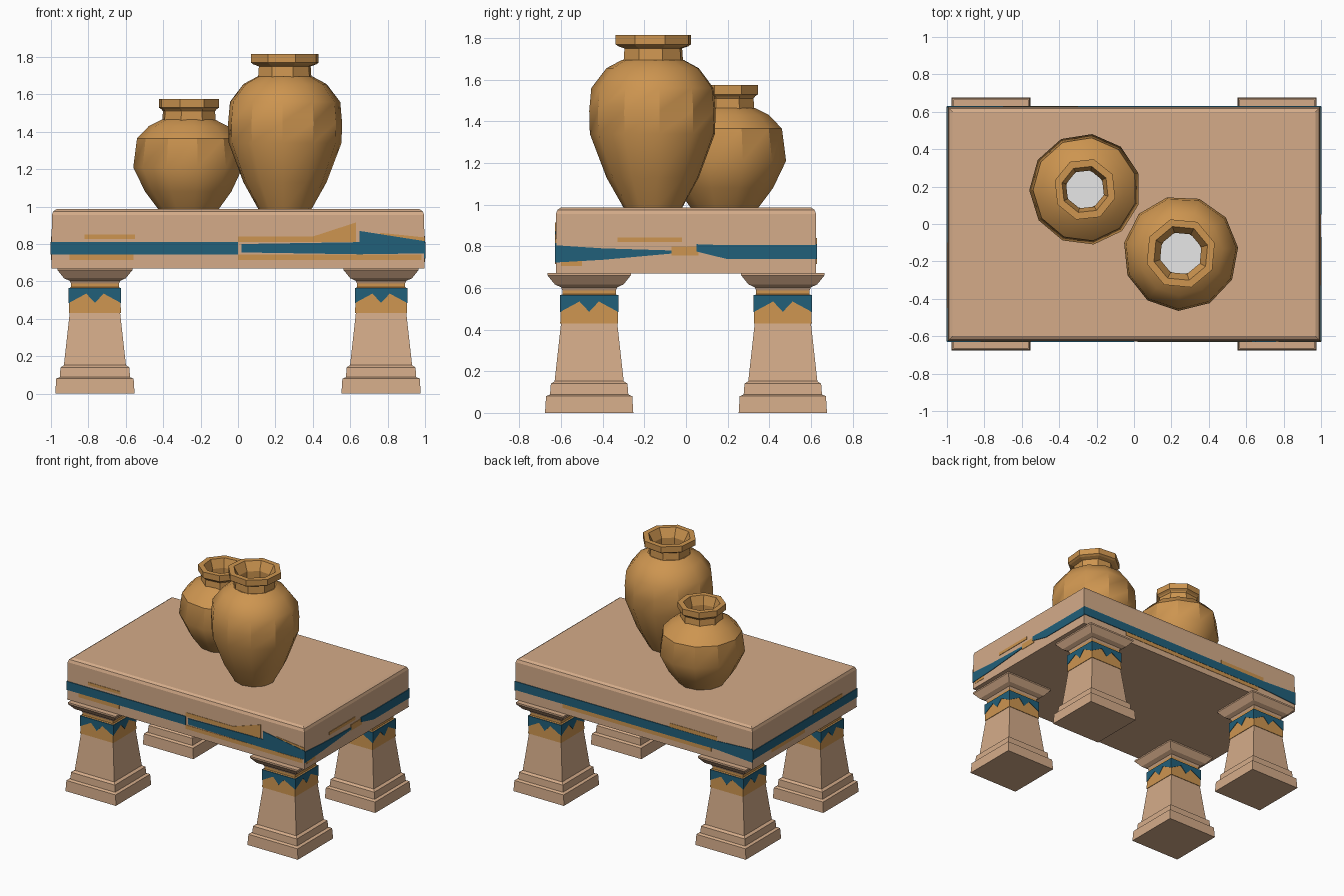
import bpy, bmesh, math
from mathutils import Vector

if "Cube" in bpy.data.objects:
    bpy.data.objects.remove(bpy.data.objects["Cube"])


def material(name, rgb):
    m = bpy.data.materials.new(name)
    m.diffuse_color = (*rgb, 1)
    m.use_nodes = True
    m.node_tree.nodes["Principled BSDF"].inputs["Base Color"].default_value = m.diffuse_color
    return m


STONE = material("sandstone", (0.66, 0.41, 0.25))
CLAY = material("ochre_clay", (0.61, 0.30, 0.08))
TEAL = material("teal_paint", (0.015, 0.115, 0.195))
PALE = material("pale_hollow", (0.95, 0.95, 0.95))


def finish(bm, name, mats, smooth=None):
    bmesh.ops.recalc_face_normals(bm, faces=bm.faces)
    me = bpy.data.meshes.new(name)
    bm.to_mesh(me)
    bm.free()
    ob = bpy.data.objects.new(name, me)
    bpy.context.collection.objects.link(ob)
    for m in mats:
        me.materials.append(m)
    if smooth:
        bpy.ops.object.select_all(action='DESELECT')
        ob.select_set(True)
        bpy.context.view_layer.objects.active = ob
        bpy.ops.object.shade_smooth_by_angle(angle=math.radians(smooth))
    return ob


def skin(bm, rings, closed=False):
    """Bridge successive rings of points; cap the ends or close into a loop."""
    loops = [[bm.verts.new(p) for p in r] for r in rings]
    pairs = list(zip(loops, loops[1:]))
    if closed:
        pairs.append((loops[-1], loops[0]))
    for a, b in pairs:
        n = len(a)
        for i in range(n):
            bm.faces.new((a[i], a[(i + 1) % n], b[(i + 1) % n], b[i]))
    if closed:
        return None
    bm.faces.new(loops[0])
    return bm.faces.new(loops[-1])


def block(name, profile, cx, cy, mat):
    """Stack of rectangles: profile rows are (half x, half y, z)."""
    bm = bmesh.new()
    skin(bm, [[(cx + sx * hx, cy + sy * hy, z) for sx, sy in
               ((-1, -1), (1, -1), (1, 1), (-1, 1))] for hx, hy, z in profile])
    return finish(bm, name, [mat])


def plate(name, poly, origin, normal, mat, thick):
    """Thin painted plate; poly holds (along side, height) points."""
    bm = bmesh.new()
    o, n = Vector(origin), Vector(normal)
    s = Vector((-n.y, n.x, 0))
    skin(bm, [[o + s * u + Vector((0, 0, z)) + n * d for u, z in poly]
              for d in (-0.002, thick)])
    return finish(bm, name, [mat])


# Table slab with softened upper edge
block("table_top", [(0.998, 0.625, 0.67), (0.995, 0.625, 0.955), (0.988, 0.617, 0.975),
                    (0.97, 0.60, 0.986)], 0, 0, STONE)


# Worn painted stripe: tapered strips from u0 to u1, each end (bottom, top)
def strip(side, mat, u0, u1, end0, end1=None):
    n = {"front": (0, -1, 0), "right": (1, 0, 0), "back": (0, 1, 0), "left": (-1, 0, 0)}[side]
    end1 = end1 or end0
    poly = [(u0, end0[0]), (u1, end1[0]), (u1, end1[1]), (u0, end0[1])]
    label = "teal_stripe" if mat == TEAL else "ochre_wear"
    plate(f"{side}_{label}", poly, (n[0] * 0.997, n[1] * 0.625, 0), n, mat,
          0.005 if mat == TEAL else 0.003)


BAND = (0.745, 0.81)       # usual stripe height
LOW, HIGH = (0.715, 0.745), (0.81, 0.84)   # ochre showing below and above
strip("front", TEAL, -1, 0, BAND)
strip("front", TEAL, 0.02, 0.65, (0.755, 0.80), BAND)
strip("front", TEAL, 0.65, 1, (0.745, 0.87), (0.75, 0.815))
strip("front", CLAY, -0.9, -0.56, LOW)
strip("front", CLAY, -0.82, -0.55, (0.828, 0.85))
strip("front", CLAY, 0, 0.98, LOW)
strip("front", CLAY, 0, 0.4, HIGH)
strip("front", CLAY, 0.4, 0.63, HIGH, (0.81, 0.915))
strip("front", CLAY, 0.76, 1, (0.82, 0.86), (0.81, 0.835))
strip("right", TEAL, -0.628, -0.4, (0.722, 0.805), (0.735, 0.79))
strip("right", TEAL, -0.4, -0.07, (0.735, 0.79), (0.765, 0.78))
strip("right", TEAL, 0.05, 0.2, (0.775, 0.81), (0.738, 0.805))
strip("right", TEAL, 0.2, 0.628, (0.738, 0.805))
strip("right", CLAY, -0.6, -0.5, (0.705, 0.73))
strip("right", CLAY, -0.07, 0.06, (0.755, 0.80))
strip("right", CLAY, -0.33, -0.02, (0.82, 0.843))
strip("back", TEAL, -1, 0.7, BAND)
strip("back", TEAL, 0.7, 1, BAND, (0.725, 0.825))
strip("back", CLAY, -0.6, 0.65, LOW)
strip("back", CLAY, 0.3, 0.7, HIGH)
strip("left", TEAL, -0.628, 0.628, BAND)
strip("left", CLAY, -0.4, 0, LOW)
strip("left", CLAY, 0.1, 0.45, HIGH)

# Legs: stepped plinth, tapered shaft, painted band with teeth, flared capital
shaft = [(0.212, 0), (0.207, 0.08), (0.188, 0.088), (0.184, 0.14), (0.166, 0.152),
         (0.135, 0.43)]
band = [(0.139, 0.43), (0.135, 0.565), (0.128, 0.57), (0.128, 0.588)]
capital = [(0.128, 0.588), (0.135, 0.603), (0.165, 0.617), (0.20, 0.66), (0.20, 0.672)]
W = 0.139
teeth = [(W * (i / 3 - 1), 0.535 if i in (2, 4) else 0.485) for i in range(7) if i not in (1, 5)]
teeth += [(W, 0.565), (-W, 0.565)]
for sx, xn in ((-1, "left"), (1, "right")):
    for sy, yn in ((-1, "front"), (1, "back")):
        cx, cy, tag = sx * 0.765, sy * 0.465, f"{yn}_{xn}"
        for part, prof, mat in (("leg", shaft, STONE), ("leg_band", band, CLAY),
                                ("leg_capital", capital, STONE)):
            block(f"{tag}_{part}", [(r, r, z) for r, z in prof], cx, cy, mat)
        for k in range(4):
            n = Vector((round(math.cos(k * math.pi / 2)), round(math.sin(k * math.pi / 2)), 0))
            plate(f"{tag}_leg_teeth", teeth, Vector((cx, cy, 0)) + n * 0.136, n, TEAL, 0.004)


# Clay vases: faceted body with pale hollow floor, plus an eight-sided neck and rim
def ring(r, z, n, cx, cy, turn):
    return [(cx + r * math.cos(turn + math.tau * i / n),
             cy + r * math.sin(turn + math.tau * i / n), z) for i in range(n)]


def vase(name, cx, cy, body, top, rim, hole, turn):
    neck = body[-1][1]          # height where the neck starts
    body = body + [(hole, neck - 0.005), (hole, neck - 0.05)]
    bm = bmesh.new()
    floor = skin(bm, [ring(r, z, 11, cx, cy, turn) for r, z in body])
    floor.material_index = 1
    finish(bm, f"{name}_body", [CLAY, PALE], 32)
    collar = [(0.15, neck - 0.015), (0.145, top - 0.065), (rim - 0.015, top - 0.055),
              (rim, top - 0.045), (rim, top), (rim - 0.04, top),
              (hole, top - 0.065), (hole, neck - 0.015)]
    bm = bmesh.new()
    skin(bm, [ring(r, z, 8, cx, cy, turn + 0.2) for r, z in collar], closed=True)
    finish(bm, f"{name}_neck", [CLAY])


vase("tall_vase", 0.25, -0.157,
     [(0.14, 0.98), (0.225, 1.13), (0.305, 1.34), (0.308, 1.45), (0.298, 1.56),
      (0.225, 1.655), (0.15, 1.695)], 1.815, 0.19, 0.115, 0.1)
vase("short_vase", -0.262, 0.185,
     [(0.16, 0.98), (0.235, 1.08), (0.298, 1.21), (0.278, 1.365), (0.215, 1.43),
      (0.145, 1.465)], 1.575, 0.168, 0.105, 0.3)
